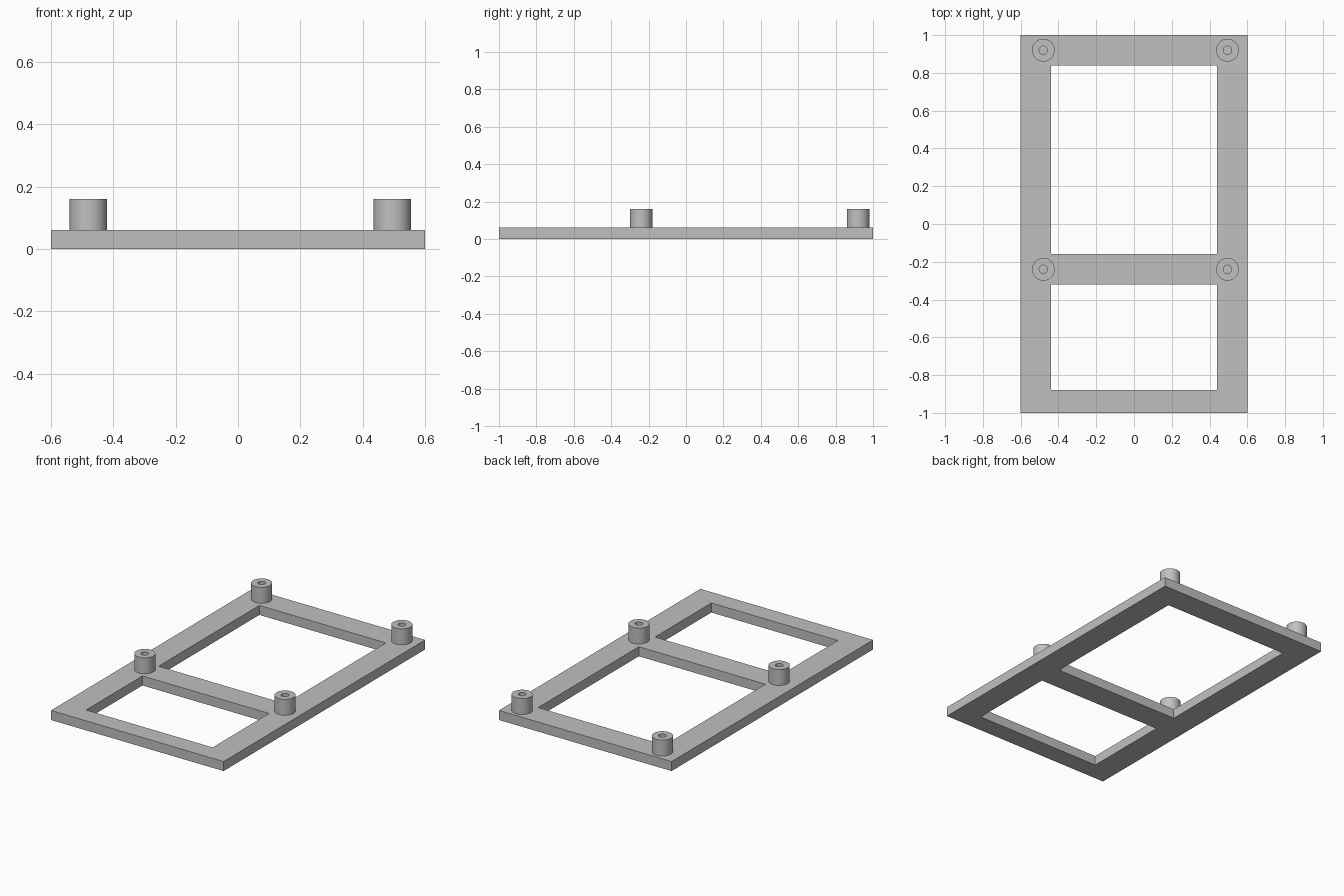
import bpy
import bmesh
import math

cube = bpy.data.objects.get("Cube")
if cube:
    bpy.data.objects.remove(cube, do_unlink=True)

THICKNESS = 0.06
POST_TOP = 0.16
POST_RADIUS = 0.06
HOLE_RADIUS = 0.022
SEGMENTS = 48

grey = bpy.data.materials.new("plain grey")
grey.use_nodes = True
colour = (0.53, 0.53, 0.53, 1)
grey.diffuse_color = colour
grey.node_tree.nodes["Principled BSDF"].inputs["Base Color"].default_value = colour


def add_object(name, bm):
    bmesh.ops.recalc_face_normals(bm, faces=bm.faces)
    mesh = bpy.data.meshes.new(name)
    bm.to_mesh(mesh)
    bm.free()
    mesh.materials.append(grey)
    obj = bpy.data.objects.new(name, mesh)
    bpy.context.collection.objects.link(obj)
    return obj


# Flat frame: a grid of cells with the two windows left out
xs = (-0.6, -0.44, 0.44, 0.6)
ys = (-1, -0.88, -0.32, -0.16, 0.84, 1)
windows = {(1, 1), (1, 3)}
bm = bmesh.new()
grid = [[bm.verts.new((x, y, 0)) for y in ys] for x in xs]
for i in range(len(xs) - 1):
    for j in range(len(ys) - 1):
        if (i, j) not in windows:
            bm.faces.new((grid[i][j], grid[i + 1][j],
                          grid[i + 1][j + 1], grid[i][j + 1]))
base = list(bm.faces)
raised = bmesh.ops.extrude_face_region(bm, geom=base, use_keep_orig=True)["geom"]
for v in raised:
    if isinstance(v, bmesh.types.BMVert):
        v.co.z = THICKNESS
add_object("frame", bm)


# Hollow mounting post: a ring profile spun around its axis
def add_post(name, x, y):
    bm = bmesh.new()
    foot = THICKNESS - 0.005
    profile = [(POST_RADIUS, foot), (POST_RADIUS, POST_TOP),
               (HOLE_RADIUS, POST_TOP), (HOLE_RADIUS, foot)]
    verts = [bm.verts.new((r, 0, z)) for r, z in profile]
    edges = [bm.edges.new((verts[k], verts[(k + 1) % 4])) for k in range(4)]
    bmesh.ops.spin(bm, geom=verts + edges, cent=(0, 0, 0), axis=(0, 0, 1),
                   angle=math.tau, steps=SEGMENTS, use_merge=True)
    bmesh.ops.remove_doubles(bm, verts=bm.verts, dist=0.0001)
    post = add_object(name, bm)
    post.location = (x, y, 0)
    bpy.ops.object.select_all(action="DESELECT")
    post.select_set(True)
    bpy.context.view_layer.objects.active = post
    bpy.ops.object.shade_smooth_by_angle(angle=math.radians(30))


for side, x in (("right", -0.48), ("left", 0.495)):
    for place, y in (("middle", -0.24), ("back", 0.92)):
        add_post(f"{place}_{side}_post", x, y)
